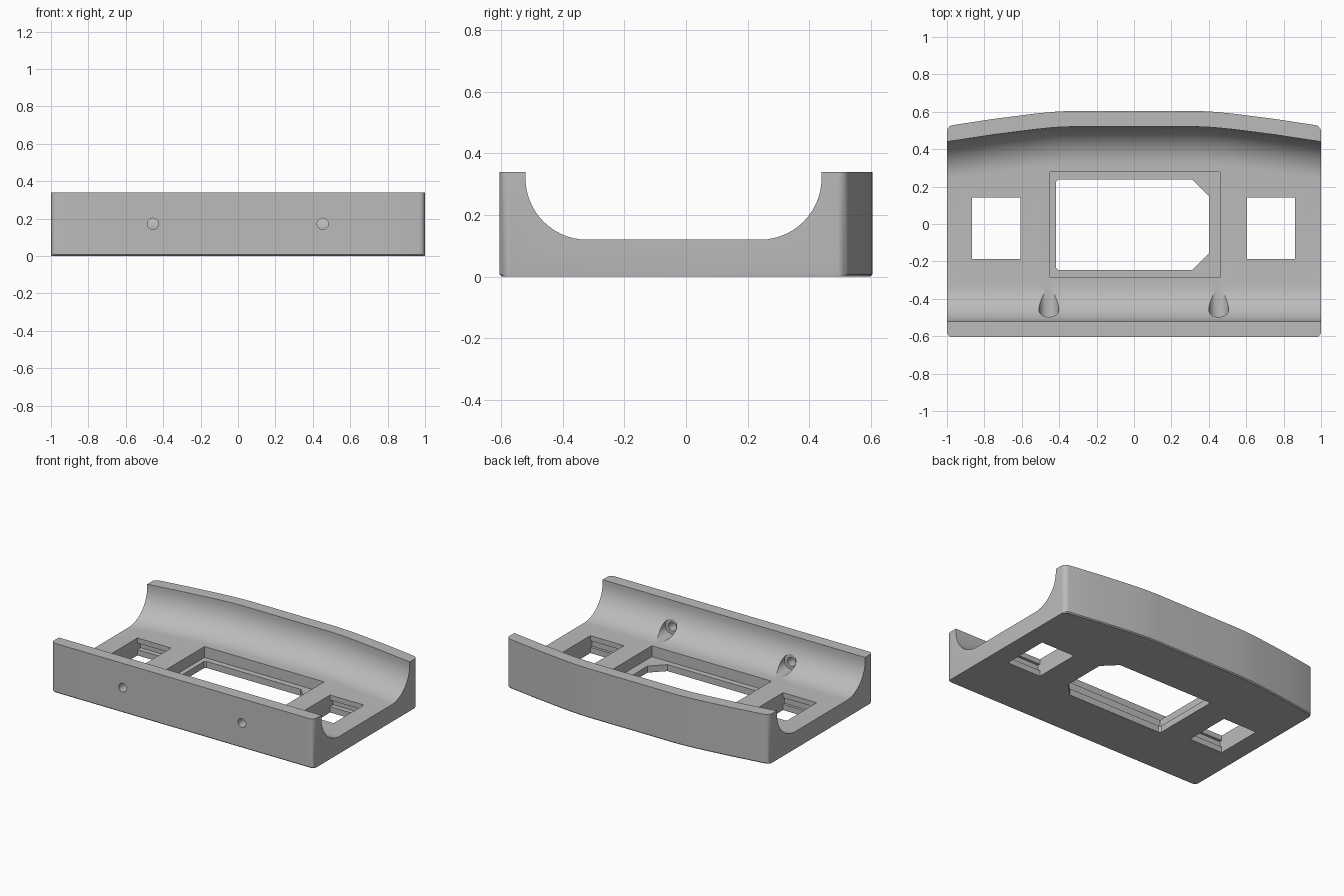
import bpy
import bmesh
from math import sin, cos, pi, radians

cube = bpy.data.objects.get("Cube")
if cube:
    bpy.data.objects.remove(cube, do_unlink=True)

HEIGHT, FLOOR, FRONT = 0.34, 0.12, -0.605
WALL, FILLET, CORNER, EDGE = 0.084, 0.2, 0.03, 0.007

grey = bpy.data.materials.new("plain grey")
grey.use_nodes = True
grey.diffuse_color = (0.5, 0.5, 0.5, 1)
grey.node_tree.nodes["Principled BSDF"].inputs["Base Color"].default_value = (0.5, 0.5, 0.5, 1)


def add_object(name, bm):
    bmesh.ops.recalc_face_normals(bm, faces=bm.faces)
    mesh = bpy.data.meshes.new(name)
    bm.to_mesh(mesh)
    bm.free()
    mesh.materials.append(grey)
    obj = bpy.data.objects.new(name, mesh)
    bpy.context.collection.objects.link(obj)
    return obj


def back_edge(x):
    """Outer line of the bowed rear wall."""
    pts = [(0, 0.605), (0.32, 0.605), (0.4, 0.602), (0.46, 0.597),
           (0.53, 0.59), (0.75, 0.562), (1, 0.524)]
    x = abs(x)
    for (x0, y0), (x1, y1) in zip(pts, pts[1:]):
        if x <= x1:
            return y0 + (y1 - y0) * (x - x0) / (x1 - x0)
    return pts[-1][1]


def section(x, inset, lift):
    """Trough cross-section, with rounded corners where floor meets walls."""
    back = back_edge(x)
    front_in, back_in = FRONT + WALL, back - WALL
    f, b = FRONT + inset, back - inset
    ring = [(b - EDGE, lift), (b, EDGE + lift), (b, HEIGHT), (back_in, HEIGHT)]
    steps = 14
    for cy, start in ((back_in - FILLET, 0), (front_in + FILLET, -pi / 2)):
        for i in range(steps + 1):
            a = start - i * pi / 2 / steps
            ring.append((cy + FILLET * cos(a), FLOOR + FILLET + FILLET * sin(a)))
    ring += [(front_in, HEIGHT), (f, HEIGHT), (f, EDGE + lift), (f + EDGE, lift)]
    return [(x, y, z) for y, z in ring]


def loft(rings):
    bm = bmesh.new()
    loops = [[bm.verts.new(p) for p in r] for r in rings]
    n = len(loops[0])
    for a, b in zip(loops, loops[1:]):
        for i in range(n):
            j = (i + 1) % n
            bm.faces.new((a[i], a[j], b[j], b[i]))
    bm.faces.new(loops[0])
    bm.faces.new(loops[-1])
    return bm


# Cradle body, lofted along its length with rounded ends
half = [(x, 0, 0) for x in (0.32, 0.4, 0.46, 0.53, 0.75)]
for i in range(6):
    t = i * pi / 10
    half.append((1 - CORNER + CORNER * sin(t), CORNER * (1 - cos(t)), EDGE if i == 5 else 0))
stations = [(-x, d, l) for x, d, l in reversed(half)] + half
body = add_object("cradle_body", loft([section(*s) for s in stations]))


def prism(outline, z0, z1):
    return add_object("cutter", loft([[(x, y, z) for x, y in outline] for z in (z0, z1)]))


def rect(x0, x1, y0, y1):
    return [(x0, y0), (x1, y0), (x1, y1), (x0, y1)]


def rod(x, z, radius, y0, y1):
    rings = [[(x + radius * cos(i * pi / 16), y, z + radius * sin(i * pi / 16))
              for i in range(32)] for y in (y0, y1)]
    return add_object("cutter", loft(rings))


def cut(cutter):
    cutter.hide_render = True
    mod = body.modifiers.new("cut", "BOOLEAN")
    mod.operation = "DIFFERENCE"
    mod.solver = "EXACT"
    mod.object = cutter
    bpy.context.view_layer.objects.active = body
    bpy.ops.object.modifier_apply(modifier=mod.name)
    bpy.data.objects.remove(cutter, do_unlink=True)


# Central pocket, and the smaller opening with two clipped corners
cut(prism(rect(-0.45, 0.46, -0.285, 0.278), 0.045, 0.2))
x0, x1, y0, y1, c, s = -0.417, 0.402, -0.245, 0.237, 0.09, 0.012
cut(prism([(x0 + s, y0), (x1 - c, y0), (x1, y0 + c), (x1, y1 - c),
           (x1 - c, y1), (x0 + s, y1), (x0, y1 - s), (x0, y0 + s)], -0.1, 0.1))

# Side windows with a catch groove in the end walls
for x in (-0.865, 0.603):
    cut(prism(rect(x, x + 0.257, -0.187, 0.141), -0.1, 0.2))
    cut(prism(rect(x, x + 0.257, -0.205, 0.175), 0.04, 0.085))

# Screw holes in the front wall, counterbored from inside
for x in (-0.455, 0.453):
    cut(rod(x, 0.172, 0.03, -0.7, -0.45))
    cut(rod(x, 0.172, 0.053, -0.497, -0.25))

bpy.ops.object.select_all(action="DESELECT")
body.select_set(True)
bpy.context.view_layer.objects.active = body
bpy.ops.object.shade_smooth_by_angle(angle=radians(28))
